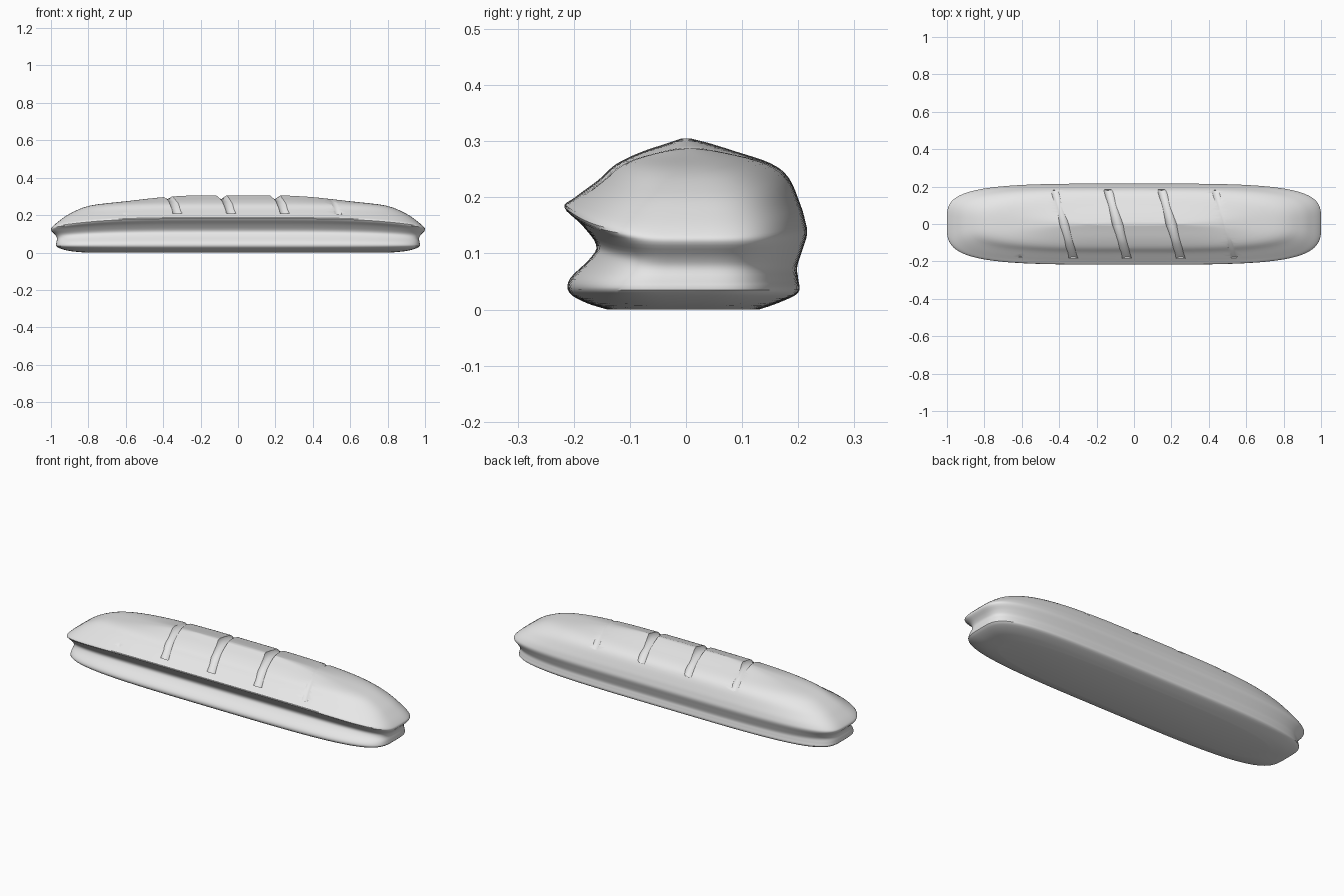
import bpy, bmesh, math
from mathutils import Vector

if "Cube" in bpy.data.objects:
    bpy.data.objects.remove(bpy.data.objects["Cube"])

crust = bpy.data.materials.new("light_grey_crust")
crust.diffuse_color = (0.8, 0.8, 0.8, 1)
crust.use_nodes = True
crust.node_tree.nodes["Principled BSDF"].inputs["Base Color"].default_value = crust.diffuse_color

# Plan contours from base to crest:
# end x, end z, front y, front z, back y, back z, squareness
RINGS = [
    (0.82, 0.000, 0.140, 0.000, 0.130, 0.000, 3.2),
    (0.91, 0.010, 0.178, 0.012, 0.165, 0.012, 3.6),
    (0.968, 0.030, 0.208, 0.030, 0.200, 0.030, 4.0),
    (0.972, 0.050, 0.207, 0.055, 0.200, 0.055, 4.0),
    (0.968, 0.075, 0.172, 0.090, 0.198, 0.075, 4.0),
    (0.978, 0.095, 0.160, 0.115, 0.207, 0.105, 4.0),
    (1.000, 0.120, 0.185, 0.150, 0.216, 0.135, 4.0),
    (0.992, 0.138, 0.217, 0.182, 0.212, 0.160, 4.0),
    (0.955, 0.170, 0.198, 0.200, 0.204, 0.187, 3.8),
    (0.895, 0.210, 0.155, 0.232, 0.183, 0.235, 3.5),
    (0.790, 0.251, 0.125, 0.259, 0.150, 0.261, 3.2),
    (0.600, 0.274, 0.082, 0.280, 0.088, 0.282, 2.8),
    (0.400, 0.296, 0.035, 0.296, 0.040, 0.297, 2.5),
    (0.250, 0.305, 0.008, 0.305, 0.008, 0.305, 2.5),
]


def smooth_rows(rows, steps):
    """Catmull-Rom interpolation through the rows."""
    out = []
    for i in range(len(rows) - 1):
        a, b, c, d = (rows[max(0, min(len(rows) - 1, i + k))] for k in (-1, 0, 1, 2))
        for s in range(steps):
            t = s / steps
            out.append([0.5 * (2 * q + (r - p) * t + (2 * p - 5 * q + 4 * r - w) * t * t
                               + (3 * q - p - 3 * r + w) * t ** 3)
                        for p, q, r, w in zip(a, b, c, d)])
    return out + [list(rows[-1])]


def contour(row, count=144):
    xe, ze, yf, zf, yb, zb, n = row
    pts = []
    for i in range(count):
        a = 2 * math.pi * i / count
        c, s = math.cos(a), math.sin(a)
        u, v = abs(c) ** (2 / n), abs(s) ** (2 / n)
        side_y, side_z = (-yf, zf) if s < 0 else (yb, zb)
        # side height fades to the end height towards the tips
        z = side_z + (ze - side_z) * u ** 4
        pts.append(Vector((math.copysign(xe * u, c), side_y * v, max(z, 0))))
    return pts


def loft(bm, rings, closed_caps=True):
    loops = [[bm.verts.new(p) for p in ring] for ring in rings]
    n = len(loops[0])
    for lo, hi in zip(loops, loops[1:]):
        for i in range(n):
            j = (i + 1) % n
            bm.faces.new((lo[i], lo[j], hi[j], hi[i]))
    bm.faces.new(loops[0][::-1])
    bm.faces.new(loops[-1])


def make_object(name, bm):
    bmesh.ops.recalc_face_normals(bm, faces=bm.faces)
    mesh = bpy.data.meshes.new(name)
    bm.to_mesh(mesh)
    bm.free()
    mesh.materials.append(crust)
    obj = bpy.data.objects.new(name, mesh)
    bpy.context.collection.objects.link(obj)
    return obj


# Loaf body
bm = bmesh.new()
loft(bm, [contour(r) for r in smooth_rows(RINGS, 4)])
loaf = make_object("bread_loaf", bm)

# Slanted scoring cuts: round tubes following an arc over the crust
FLOOR = [(-0.176, 0.200), (-0.154, 0.220), (-0.118, 0.249), (-0.073, 0.272), (0.007, 0.287),
         (0.096, 0.272), (0.150, 0.249), (0.180, 0.229)]
RADIUS = 0.032
path = smooth_rows(FLOOR, 3)
bm = bmesh.new()
for k in range(5):
    xc = -0.662 + 0.287 * k
    rings = []
    for i, (y, z) in enumerate(path):
        p, q = path[max(i - 1, 0)], path[min(i + 1, len(path) - 1)]
        up = Vector((0, p[1] - q[1], q[0] - p[0])).normalized()
        ring = []
        for m in range(24):
            a = 2 * math.pi * m / 24
            v = Vector((xc, y, z)) + up * RADIUS * (1 + math.sin(a))
            v.x += RADIUS * math.cos(a) - 0.29 * y
            ring.append(v)
        rings.append(ring)
    loft(bm, rings)
cutter = make_object("score_cutter", bm)
cutter.hide_render = True

mod = loaf.modifiers.new("score_cuts", 'BOOLEAN')
mod.operation = 'DIFFERENCE'
mod.solver = 'EXACT'
mod.object = cutter
bpy.context.view_layer.objects.active = loaf
loaf.select_set(True)
bpy.ops.object.modifier_apply(modifier=mod.name)
bpy.data.objects.remove(cutter)
bpy.ops.object.shade_smooth_by_angle(angle=math.radians(35))
